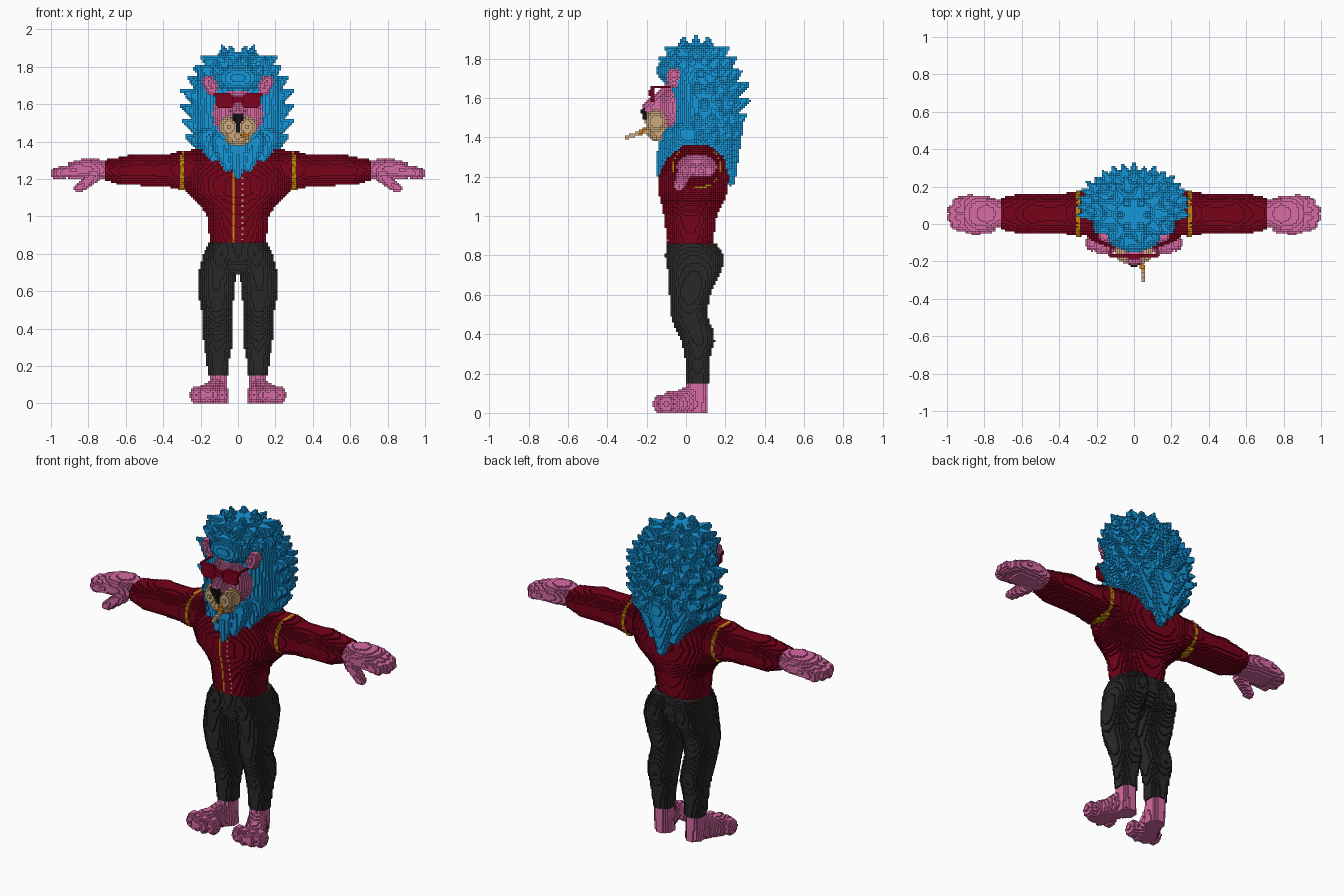
import bpy
import math
import random
from mathutils import Vector

random.seed(4)
SIZE = 0.01              # edge of one block
cells = {}               # block index -> part name

if "Cube" in bpy.data.objects:
    bpy.data.objects.remove(bpy.data.objects["Cube"], do_unlink=True)


# ---------- block-filling helpers ----------
def centre(cell):
    return Vector([(n + 0.5) * SIZE for n in cell])


def fill(part, low, high, inside, mirror):
    spans = [range(math.floor(a / SIZE), math.ceil(b / SIZE)) for a, b in zip(low, high)]
    for i in spans[0]:
        for j in spans[1]:
            for k in spans[2]:
                if k >= 0 and inside(centre((i, j, k))):
                    cells[i, j, k] = part
                    if mirror:
                        cells[-i - 1, j, k] = part


def block(part, low, high, mirror=False):
    fill(part, low, high, lambda p: True, mirror)


def ball(part, middle, radii, mirror=False):
    middle, radii = Vector(middle), Vector(radii)

    def inside(p):
        return sum(((a - b) / r) ** 2 for a, b, r in zip(p, middle, radii)) <= 1
    fill(part, middle - radii, middle + radii, inside, mirror)


def limb(part, start, r_start, end, r_end, mirror=False):
    """Tapered round-ended rod."""
    start, end = Vector(start), Vector(end)
    line = end - start

    def inside(p):
        t = max(0, min(1, (p - start).dot(line) / line.length_squared))
        return (p - start - line * t).length <= r_start + (r_end - r_start) * t
    low = [min(a - r_start, b - r_end) for a, b in zip(start, end)]
    high = [max(a + r_start, b + r_end) for a, b in zip(start, end)]
    fill(part, low, high, inside, mirror)


def section(rows, t):
    for a, b in zip(rows, rows[1:]):
        if a[0] <= t <= b[0]:
            f = (t - a[0]) / (b[0] - a[0])
            return [m + (n - m) * f for m, n in zip(a[1:], b[1:])]


def loft(part, axis, rows, mirror=False, power=2.2):
    """Rows hold: place on axis, two centres, two radii."""
    u, v = [n for n in range(3) if n != axis]

    def inside(p):
        s = section(rows, p[axis])
        if not s:
            return False
        return abs((p[u] - s[0]) / s[2]) ** power + abs((p[v] - s[1]) / s[3]) ** power <= 1
    low, high = [0] * 3, [0] * 3
    low[axis], high[axis] = rows[0][0], rows[-1][0]
    for n, c in ((u, 1), (v, 2)):
        low[n] = min(r[c] - r[c + 2] for r in rows)
        high[n] = max(r[c] + r[c + 2] for r in rows)
    fill(part, low, high, inside, mirror)


# ---------- feet ----------
loft("foot", 2, [(0, .1, .055, .05, .052), (.17, .108, .057, .047, .055)], True)
limb("foot", (.11, .04, .045), .05, (.16, -.075, .045), .064, True)
limb("foot", (.108, .04, .1), .047, (.14, -.03, .06), .055, True)
for x, y in ((.085, -.11), (.135, -.122), (.182, -.12), (.225, -.1)):
    ball("foot", (x, y, .045), (.032, .045, .047), True)

# ---------- trousers ----------
loft("trousers", 2, [
    (.155, .105, .058, .055, .058), (.22, .108, .058, .06, .06), (.3, .107, .06, .073, .066),
    (.36, .108, .062, .08, .084), (.42, .11, .045, .08, .095), (.5, .112, .012, .082, .092),
    (.6, .117, .02, .098, .105), (.66, .113, .03, .099, .118), (.72, .105, .045, .1, .138),
    (.8, .09, .042, .095, .148), (.86, .075, .03, .08, .125)], True)
loft("trousers", 2, [(.69, 0, .035, .08, .09), (.78, 0, .035, .14, .13), (.86, 0, .025, .155, .122)])

# ---------- jacket, sleeves and shoulder seams ----------
loft("jacket", 2, [
    (.86, 0, .02, .15, .115), (1, 0, .022, .165, .135), (1.06, 0, .03, .205, .155),
    (1.12, 0, .035, .27, .175), (1.2, 0, .04, .3, .178), (1.3, 0, .05, .3, .155),
    (1.36, 0, .055, .25, .1)])
loft("sleeve", 0, [
    (.24, .055, 1.25, .115, .105), (.3, .055, 1.25, .122, .105), (.33, .055, 1.247, .118, .097),
    (.38, .055, 1.245, .106, .086),
    (.45, .055, 1.245, .105, .083), (.55, .055, 1.25, .105, .084), (.62, .055, 1.242, .105, .076),
    (.71, .055, 1.25, .085, .054)], True)
loft("shoulder_seam", 0, [(.29, .055, 1.25, .126, .106), (.31, .055, 1.248, .12, .1)], True)
ball("shoulder_seam", (.3, .075, 1.175), (.032, .062, .036), True)

# ---------- hands ----------
loft("hand", 0, [
    (.71, .055, 1.25, .07, .048), (.78, .055, 1.255, .092, .058),
    (.86, .055, 1.25, .1, .053), (.91, .055, 1.242, .092, .042)], True)
for y, tip in ((-.018, .948), (.031, .97), (.08, .968), (.128, .943)):
    limb("hand", (.87, y, 1.25), .031, (tip, y * .8 + .01, 1.232), .031, True)
limb("hand", (.77, -.01, 1.215), .036, (.85, -.035, 1.152), .026, True)

# ---------- front zip ----------
for k in range(math.ceil(.86 / SIZE), math.ceil(1.25 / SIZE)):
    for part, x, step in (("zip", -.028, 1), ("zip_teeth", .028, 3)):
        i = math.floor(x / SIZE)
        front = min((j for j in range(-20, 0) if cells.get((i, j, k)) == "jacket"), default=None)
        if front is not None and k % step == 0:
            cells[i, front, k] = part

# ---------- mane ----------
mane_rows = [
    (1.3, 0, .07, .17, .12), (1.38, 0, .075, .22, .165), (1.5, 0, .095, .25, .17),
    (1.65, 0, .09, .25, .172), (1.75, 0, .065, .215, .17), (1.82, 0, .055, .165, .125),
    (1.88, 0, .05, .09, .075)]
loft("mane", 2, mane_rows, power=2)
ball("mane", (0, -.05, 1.74), (.135, .1, .08))
limb("mane", (0, -.06, 1.38), .09, (0, -.135, 1.215), .016)
limb("mane", (.08, -.05, 1.39), .08, (.055, -.11, 1.26), .022, True)
limb("mane", (.15, 0, 1.41), .075, (.13, -.07, 1.31), .022, True)
limb("mane", (0, .17, 1.42), .125, (0, .228, 1.18), .026)
limb("mane", (.1, .14, 1.42), .12, (.07, .205, 1.26), .03, True)

# pointed locks in staggered rows
for row, z in enumerate((1.4, 1.48, 1.56, 1.64, 1.71, 1.77, 1.82)):
    count = 16 if z < 1.8 else 9
    cx, cy, rx, ry = section(mane_rows, z)
    for n in range(count):
        turn = math.tau * (n + row % 2 / 2) / count
        out = Vector((math.cos(turn), math.sin(turn), 0))
        if out.y < -.3 and z < 1.75:
            continue
        root = Vector((rx * out.x * .9, cy + ry * out.y * .9, z))
        reach = random.uniform(.065, .085) if z < 1.7 else random.uniform(.045, .065)
        limb("mane", root, .047, root + out * reach + Vector((0, 0, .03))  , .006)
for n in range(6):
    turn = math.tau * n / 6
    root = Vector((.07 * math.cos(turn), .05 + .07 * math.sin(turn), 1.85))
    limb("mane", root, .04, root + Vector((root.x * .2, 0, .062)), .006)

# opening for the face
for cell in [c for c, part in cells.items() if part == "mane"]:
    p = centre(cell)
    if p.y < -.06 and (p.x / .135) ** 2 + ((p.z - 1.53) / .14) ** 2 < 1:
        del cells[cell]

# ---------- face ----------
ball("head", (0, -.02, 1.55), (.138, .125, .15))
limb("head", (0, -.08, 1.615), .06, (0, -.178, 1.54), .045)
limb("ear", (.14, -.062, 1.685), .034, (.156, -.062, 1.72), .034, True)
ball("muzzle", (.05, -.152, 1.48), (.055, .055, .058), True)
ball("muzzle", (0, -.14, 1.43), (.075, .058, .053))
limb("nose", (.012, -.207, 1.533), .021, (0, -.207, 1.498), .014, True)
limb("nose", (0, -.195, 1.5), .012, (0, -.19, 1.455), .01, True)

# ---------- sunglasses ----------
loft("sunglasses", 1, [(-.18, .07, 1.618, .055, .041), (-.16, .07, 1.618, .055, .041)], True)
block("sunglasses", (-.03, -.185, 1.615), (.03, -.165, 1.638))
block("sunglasses", (.085, -.178, 1.642), (.128, -.162, 1.658), True)
block("sunglasses", (.122, -.175, 1.652), (.128, -.075, 1.658), True)

# ---------- cigarette ----------
limb("cigarette", (.04, -.18, 1.44), .011, (.054, -.305, 1.4), .011)
limb("cigarette_filter", (.028, -.2, 1.439), .015, (.046, -.232, 1.426), .014)

# ---------- colours ----------
palette = {
    "blue_hair": ((.008, .31, .71), ["mane"]),
    "pink_skin": ((.68, .145, .37), ["head", "ear", "hand", "foot"]),
    "dark_red_cloth": ((.185, .0005, .01), ["jacket", "sleeve"]),
    "red_plastic": ((.2, .0005, .013), ["sunglasses"]),
    "charcoal_cloth": ((.022, .022, .022), ["trousers"]),
    "gold_trim": ((.53, .25, .003), ["shoulder_seam", "zip"]),
    "tan": ((.61, .39, .21), ["muzzle", "cigarette", "zip_teeth"]),
    "black": ((.008, .008, .008), ["nose"]),
    "orange": ((.62, .2, .015), ["cigarette_filter"]),
}
materials = {}
for name, (colour, parts) in palette.items():
    mat = bpy.data.materials.new(name)
    mat.use_nodes = True
    mat.diffuse_color = (*colour, 1)
    mat.node_tree.nodes["Principled BSDF"].inputs["Base Color"].default_value = (*colour, 1)
    for part in parts:
        materials[part] = mat

# ---------- turn exposed block sides into meshes ----------
paired = {"foot", "sleeve", "shoulder_seam", "hand", "ear"}
groups = {}
for cell, part in cells.items():
    side = ("left_" if cell[0] >= 0 else "right_") if part in paired else ""
    groups.setdefault((side + part, part), []).append(cell)

for (name, part), members in groups.items():
    corners, faces = {}, []
    for cell in members:
        for axis in range(3):
            for step in (0, 1):
                beside = list(cell)
                beside[axis] += 2 * step - 1
                if tuple(beside) in cells:
                    continue
                u, v = (axis + 1) % 3, (axis + 2) % 3
                loop = []
                for a, b in ((0, 0), (1, 0), (1, 1), (0, 1)):
                    corner = list(cell)
                    corner[axis] += step
                    corner[u] += a
                    corner[v] += b
                    loop.append(corners.setdefault(tuple(corner), len(corners)))
                faces.append(loop if step else loop[::-1])
    if not faces:
        continue
    mesh = bpy.data.meshes.new(name)
    mesh.from_pydata([[n * SIZE for n in c] for c in corners], [], faces)
    mesh.materials.append(materials[part])
    bpy.context.collection.objects.link(bpy.data.objects.new(name, mesh))
